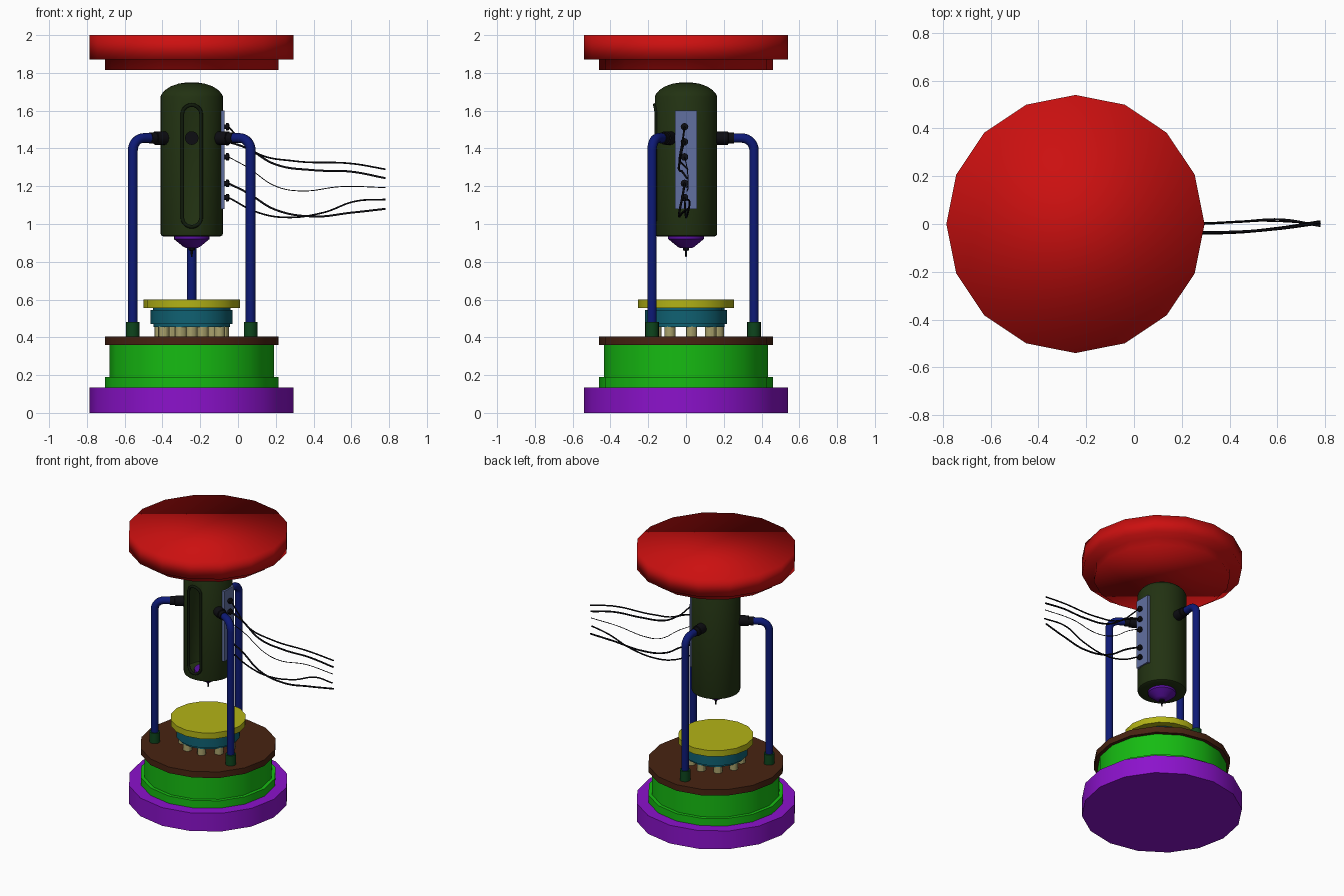
import bpy, bmesh, math
from mathutils import Vector

if "Cube" in bpy.data.objects:
    bpy.data.objects.remove(bpy.data.objects["Cube"])

CX = -0.245  # main axis of the machine
MATS = {}
COLORS = dict(red=(.6, .005, .005), purple=(.26, .006, .6), violet=(.1, .005, .35), green=(.008, .5, .006),
              brown=(.065, .017, .006), teal=(.005, .12, .17), yellow=(.45, .45, .008), beige=(.4, .36, .15),
              blue=(.004, .01, .18), olive=(.016, .032, .006), panel=(.12, .16, .35),
              black=(.004, .004, .006), socket=(.004, .06, .012), trim=(.005, .01, .003))


def paint(ob, color):
    if color not in MATS:
        MATS[color] = bpy.data.materials.new(color)
        MATS[color].diffuse_color = (*COLORS[color], 1)
    ob.data.materials.append(MATS[color])
    return ob


def add_mesh(name, bm, color, angle=30):
    bmesh.ops.recalc_face_normals(bm, faces=bm.faces[:])
    me = bpy.data.meshes.new(name)
    bm.to_mesh(me)
    bm.free()
    ob = bpy.data.objects.new(name, me)
    bpy.context.collection.objects.link(ob)
    bpy.ops.object.select_all(action='DESELECT')
    ob.select_set(True)
    bpy.context.view_layer.objects.active = ob
    if angle:
        bpy.ops.object.shade_smooth_by_angle(angle=math.radians(angle))
    return paint(ob, color)


def lathe(name, profile, color, n=16, origin=(CX, 0, 0), axis=(0, 0, 1), closed=False, angle=30):
    """Turn (radius, height) points about an axis; open profiles get flat caps."""
    bm = bmesh.new()
    rot = Vector(axis).to_track_quat('Z', 'Y')
    rings = []
    for r, h in profile:
        if r == 0:
            rings.append([bm.verts.new(rot @ Vector((0, 0, h)) + Vector(origin))] * n)
        else:
            rings.append([bm.verts.new(rot @ Vector((r * math.cos(t), r * math.sin(t), h)) + Vector(origin))
                          for t in (math.tau * i / n for i in range(n))])
    for a, b in zip(rings, rings[1:] + (rings[:1] if closed else [])):
        for i in range(n):
            j = (i + 1) % n
            vs = list(dict.fromkeys((a[i], a[j], b[j], b[i])))
            if len(vs) > 2:
                bm.faces.new(vs)
    if not closed:
        for ring, p in ((rings[0], profile[0]), (rings[-1], profile[-1])):
            if p[0] > 0:
                bm.faces.new(ring)
    return add_mesh(name, bm, color, angle)


def tube(name, pts, radius, color, kind='POLY', cyclic=False, res=3):
    cu = bpy.data.curves.new(name, 'CURVE')
    cu.dimensions = '3D'
    cu.bevel_depth, cu.bevel_resolution, cu.use_fill_caps = radius, res, True
    sp = cu.splines.new(kind)
    if kind == 'BEZIER':
        sp.bezier_points.add(len(pts) - 1)
        for bp, p in zip(sp.bezier_points, pts):
            bp.co = p
            bp.handle_left_type = bp.handle_right_type = 'AUTO'
    else:
        sp.points.add(len(pts) - 1)
        for q, p in zip(sp.points, pts):
            q.co = (*p, 1)
        sp.use_smooth = True
    sp.use_cyclic_u = cyclic
    ob = bpy.data.objects.new(name, cu)
    bpy.context.collection.objects.link(ob)
    return paint(ob, color)


# Top cap and stepped base
lathe('top_cap', [(.46, 1.815), (.46, 1.87), (.54, 1.87), (.54, 2.0)], 'red', angle=180)
lathe('base_foot', [(.54, 0), (.54, .135)], 'purple')
lathe('base_drum', [(.46, .135), (.46, .19), (.435, .19), (.435, .36)], 'green')
lathe('base_deck', [(.46, .36), (.46, .405)], 'brown')

# Raised work platform on nine pegs
for i in range(9):
    a = math.radians(90 + 40 * i)
    lathe(f'platform_peg_{i}', [(.03, .405), (.03, .46)], 'beige', 12,
          (CX + .17 * math.cos(a), .17 * math.sin(a), 0))
lathe('platform_body', [(.203, .455), (.203, .47), (.217, .47), (.217, .545), (.205, .545), (.205, .556)], 'teal')
lathe('platform_top', [(.255, .555), (.255, .6)], 'yellow')

# Hollow capsule body with a window slot cut in the front
outer = [(.09, .935), (.152, .935), (.162, .94), (.165, .95), (.165, 1.675), (.158, 1.69),
         (.14, 1.71), (.11, 1.729), (.07, 1.743), (.03, 1.749), (0, 1.75)]
inner = [(max(r - .007, 0) if r != .09 else .09, z + (.007 if z < 1 else -.007)) for r, z in reversed(outer)]
body = lathe('capsule_body', outer + inner, 'olive', 32, closed=True)


def slot_outline(hw, z0, z1, steps=10):
    top = [(hw * math.cos(math.pi * i / steps), z1 - hw + hw * math.sin(math.pi * i / steps))
           for i in range(steps + 1)]
    return top + [(-x, z0 + z1 - z) for x, z in top]


bm = bmesh.new()
f = bm.faces.new([bm.verts.new((CX + x, -.3, z)) for x, z in slot_outline(.05, .985, 1.63)])
ext = bmesh.ops.extrude_face_region(bm, geom=[f])
bmesh.ops.translate(bm, vec=(0, .23, 0), verts=[v for v in ext['geom'] if isinstance(v, bmesh.types.BMVert)])
cutter = add_mesh('slot_cutter', bm, 'olive', 0)
cutter.hide_render = True
cutter.hide_viewport = True
mod = body.modifiers.new('slot', 'BOOLEAN')
mod.operation, mod.solver, mod.object = 'DIFFERENCE', 'EXACT', cutter
tube('slot_trim', [(CX + x, -math.sqrt(.165 ** 2 - x * x), z) for x, z in slot_outline(.05, .985, 1.63)],
     .01, 'trim', cyclic=True, res=2)

# Nozzle and needle under the body
lathe('nozzle', [(.094, .96), (.094, .92), (.045, .88), (.03, .872)], 'violet', 24)
lathe('needle', [(.018, .875), (.018, .862), (.007, .858), (.004, .825)], 'black', 10)

# Three bent support pipes with sockets and couplings
for k, deg in enumerate((90, 210, 330)):
    d = Vector((math.cos(math.radians(deg)), math.sin(math.radians(deg)), 0))
    o = Vector((CX, 0, 0))
    path = [(.36, .43)] + [(.295 + .065 * math.cos(t), 1.39 + .065 * math.sin(t))
                           for t in (math.pi / 2 * i / 8 for i in range(9))] + [(.22, 1.455)]
    tube(f'support_pipe_{k}', [o + d * r + Vector((0, 0, z)) for r, z in path], .026, 'blue')
    lathe(f'pipe_socket_{k}', [(.036, .405), (.036, .48)], 'socket', 16, o + d * .36)
    lathe(f'pipe_coupling_{k}', [(.036, .14), (.036, .222), (.03, .224), (.03, .255)], 'black', 16,
          (CX, 0, 1.455), d)

# Side panel
bm = bmesh.new()
bmesh.ops.create_cube(bm, size=1)
bmesh.ops.scale(bm, vec=(.025, .116, .52), verts=bm.verts[:])
bmesh.ops.translate(bm, vec=(-.084, 0, 1.34), verts=bm.verts[:])
add_mesh('cable_panel', bm, 'panel', 0)

# Five cables, each from a plug on the panel: (thickness, [(x, y, z)])
cables = [
    (.005, [(-.05, -.008, 1.515), (.0, -.015, 1.46), (.1, -.03, 1.375), (.3, -.035, 1.333), (.6, -.02, 1.32), (.78, .008, 1.29)]),
    (.006, [(-.05, -.008, 1.435), (.05, -.02, 1.4), (.2, -.036, 1.315), (.4, -.035, 1.285), (.6, -.02, 1.277), (.78, .004, 1.243)]),
    (.0025, [(-.05, -.008, 1.355), (.05, .005, 1.3), (.2, .012, 1.2), (.33, .005, 1.175), (.55, .012, 1.198), (.78, 0, 1.193)]),
    (.006, [(-.05, -.008, 1.215), (.05, -.015, 1.165), (.2, -.033, 1.075), (.4, -.036, 1.04), (.6, -.018, 1.06), (.78, .01, 1.08)]),
    (.005, [(-.05, -.008, 1.14), (.1, -.003, 1.063), (.25, 0, 1.035), (.45, .01, 1.06), (.62, .018, 1.12), (.78, -.008, 1.13)]),
]
for k, (r, pts) in enumerate(cables):
    tube(f'cable_{k}', pts, r, 'black', 'BEZIER', res=1)
    lathe(f'cable_plug_{k}', [(.013, 0), (.013, .012), (.02, .013), (.02, .026), (.012, .03)], 'black', 12,
          (-.076, -.008, pts[0][2]), (1, 0, 0))

for m in bpy.data.materials:
    if m.users and not m.is_grease_pencil:
        m.use_nodes = True
        m.node_tree.nodes["Principled BSDF"].inputs["Base Color"].default_value = m.diffuse_color
